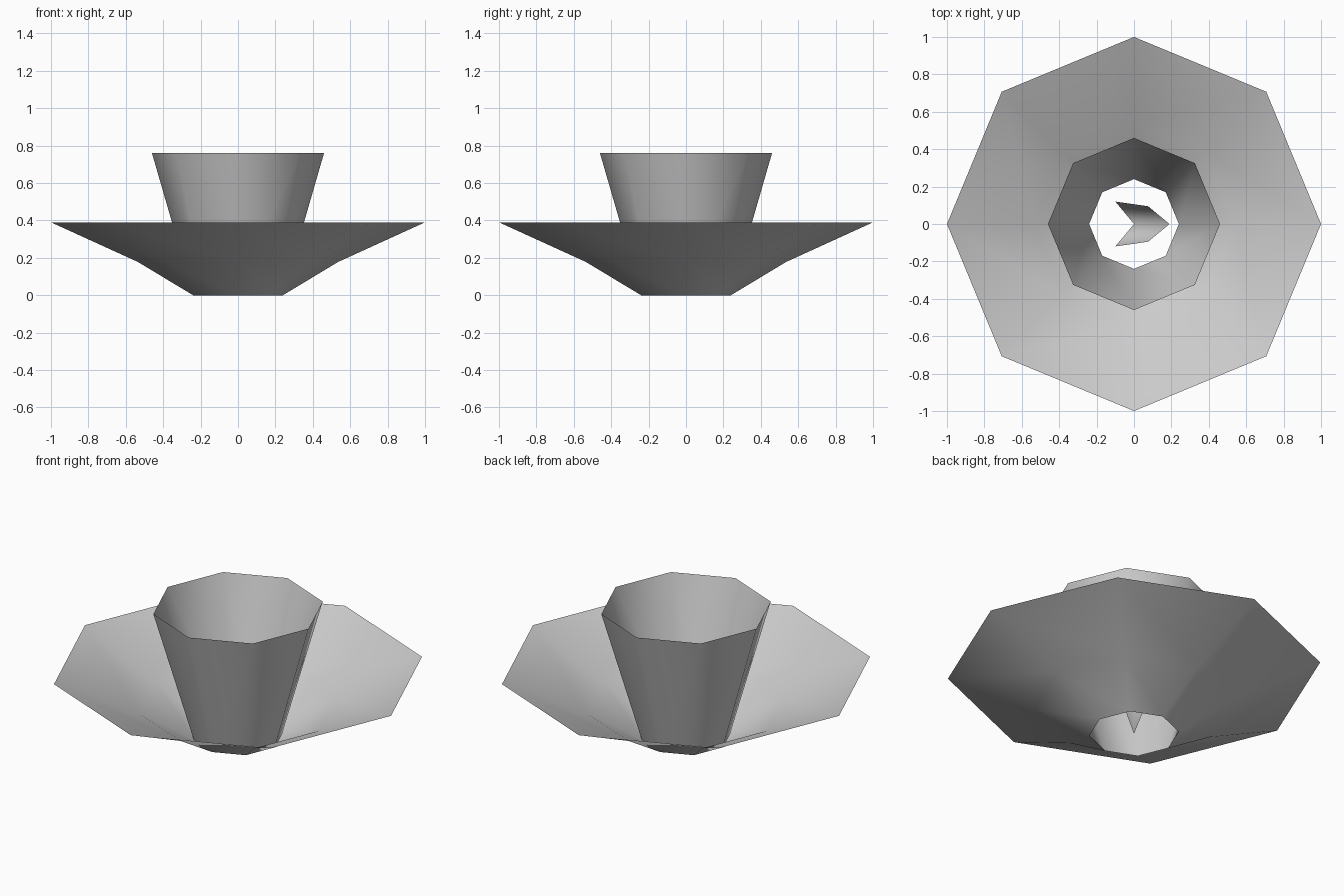
import bpy
from math import cos, sin, pi

if "Cube" in bpy.data.objects:
    bpy.data.objects.remove(bpy.data.objects["Cube"])

SIDES = 8


def make(name, verts, faces):
    mesh = bpy.data.meshes.new(name)
    mesh.from_pydata(verts, [], faces)
    mesh.update()
    obj = bpy.data.objects.new(name, mesh)
    bpy.context.collection.objects.link(obj)
    for p in mesh.polygons:
        p.use_smooth = True
    return obj


def lathe(name, profile, flip=False):
    """Open eight-sided sheet swept round z from (radius, height) points."""
    verts = [(r * cos(2 * pi * k / SIDES), r * sin(2 * pi * k / SIDES), z)
             for r, z in profile for k in range(SIDES)]
    faces = []
    for i in range(len(profile) - 1):
        for k in range(SIDES):
            n = (k + 1) % SIDES
            f = [i * SIDES + k, i * SIDES + n, (i + 1) * SIDES + n, (i + 1) * SIDES + k]
            faces.append(f[::-1] if flip else f)
    return make(name, verts, faces)


# Wide outer petals, open at the base
lathe("outer_petals", [(0.24, 0), (0.535, 0.178), (1.0, 0.39)], flip=True)

# Steep inner cup, open at both ends
lathe("inner_cup", [(0.24, 0), (0.46, 0.76)])

# Curled central leaf: a partly open cone rising from the base centre
rim = [(-0.10, -0.12, 0.42), (0.075, -0.095, 0.40), (0.19, 0, 0.38),
       (0.075, 0.095, 0.40), (-0.10, 0.12, 0.42)]
make("central_leaf", [(0, 0, 0)] + rim, [(0, i + 1, i) for i in range(1, len(rim))])
